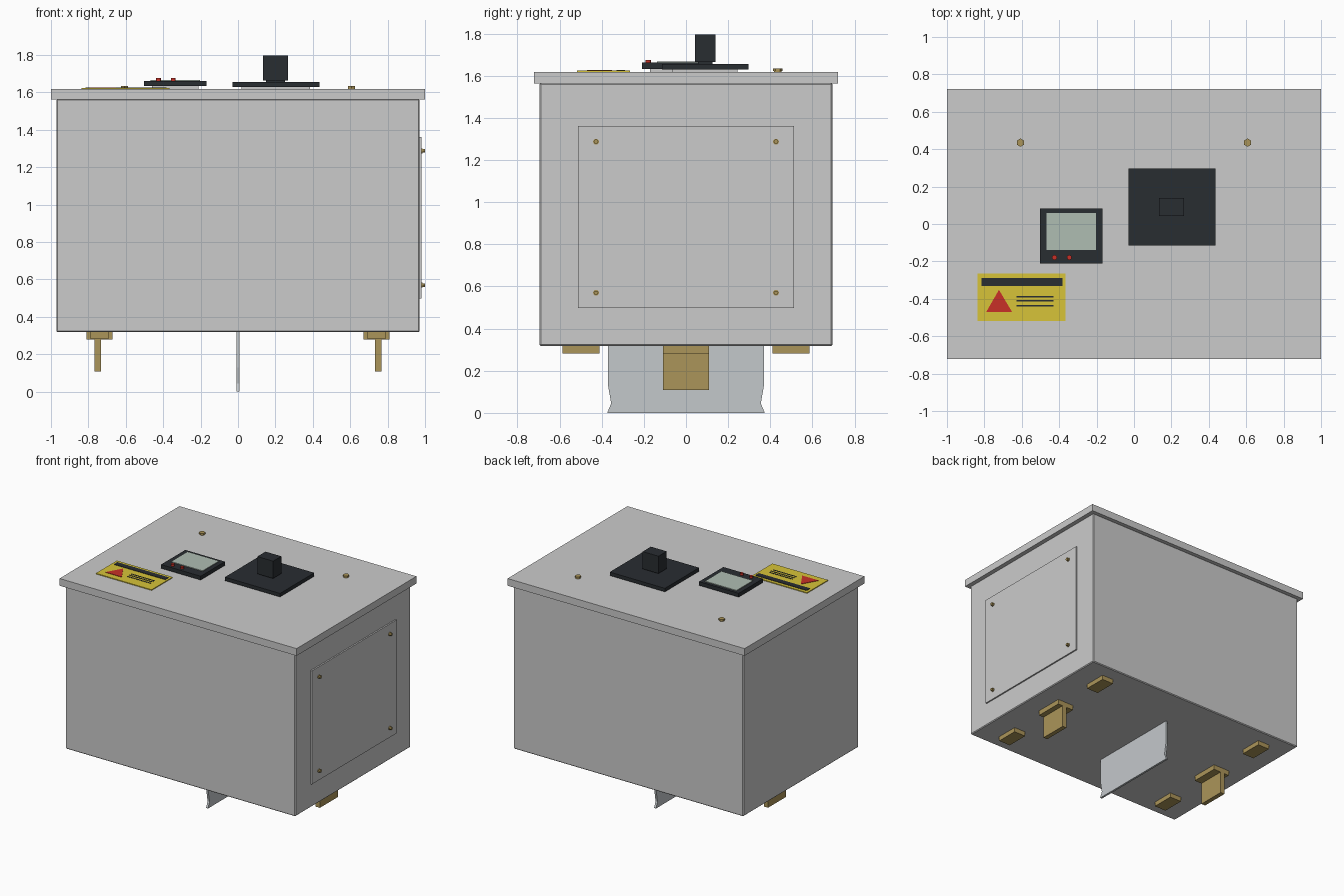
import bpy, bmesh, math
from mathutils import Matrix, Vector

if "Cube" in bpy.data.objects:
    bpy.data.objects.remove(bpy.data.objects["Cube"])


def paint(name, r, g, b):
    m = bpy.data.materials.new(name)
    m.diffuse_color = (r, g, b, 1)
    m.use_nodes = True
    m.node_tree.nodes["Principled BSDF"].inputs["Base Color"].default_value = m.diffuse_color
    return m


BLACK = paint("black_plastic", 0.022, 0.026, 0.031)
BRASS = paint("brass", 0.41, 0.30, 0.10)
YELLOW = paint("yellow", 0.68, 0.55, 0.04)
RED = paint("red", 0.58, 0.03, 0.02)
GLASS = paint("screen_glass", 0.43, 0.51, 0.45)
PALE = paint("pale_metal", 0.55, 0.58, 0.60)


def finish(name, bm, mat):
    bmesh.ops.recalc_face_normals(bm, faces=bm.faces)
    me = bpy.data.meshes.new(name)
    bm.to_mesh(me)
    bm.free()
    ob = bpy.data.objects.new(name, me)
    bpy.context.collection.objects.link(ob)
    if mat:
        me.materials.append(mat)
    return ob


def box(name, x, y, z, mat=None, bevel=0):
    """Box from (min, max) ranges."""
    bm = bmesh.new()
    bmesh.ops.create_cube(bm, size=1)
    for v in bm.verts:
        v.co = Vector([(r[0] + r[1]) / 2 + c * (r[1] - r[0])
                       for c, r in zip(v.co, (x, y, z))])
    ob = finish(name, bm, mat)
    if bevel:
        mod = ob.modifiers.new("bevel", 'BEVEL')
        mod.width, mod.segments = bevel, 1
    return ob


def prism(name, pts, depth, mat=None):
    """Polygon of 3D points pushed along the depth vector."""
    bm = bmesh.new()
    face = bm.faces.new([bm.verts.new(p) for p in pts])
    new = bmesh.ops.extrude_face_region(bm, geom=[face])["geom"]
    bmesh.ops.translate(bm, vec=depth,
                        verts=[g for g in new if isinstance(g, bmesh.types.BMVert)])
    return finish(name, bm, mat)


def disc(name, base, r, h, sides, mat, axis='Z'):
    """Short cylinder rising from base along the axis."""
    bm = bmesh.new()
    bmesh.ops.create_cone(bm, cap_ends=True, segments=sides, radius1=r, radius2=r, depth=h,
                          matrix=Matrix.Translation((0, 0, h / 2)))
    turn = Matrix.Rotation(math.pi / 2, 4, 'Y') if axis == 'X' else Matrix()
    bm.transform(Matrix.Translation(base) @ turn)
    return finish(name, bm, mat)


# Cabinet, overhanging lid and side access panel
box("cabinet_body", (-0.97, 0.97), (-0.695, 0.695), (0.318, 1.565), bevel=0.006)
box("lid", (-1, 1), (-0.722, 0.722), (1.563, 1.618))
box("access_panel", (0.96, 0.981), (-0.512, 0.512), (0.497, 1.362))
for y in (-0.427, 0.427):
    for z in (0.57, 1.287):
        disc("panel_bolt_washer", (0.979, y, z), 0.014, 0.008, 16, BRASS, 'X')
        disc("panel_bolt_head", (0.985, y, z), 0.011, 0.014, 6, BRASS, 'X')

# Lid bolts
for x in (-0.607, 0.607):
    disc("lid_bolt_washer", (x, 0.435, 1.616), 0.018, 0.008, 16, BRASS)
    disc("lid_bolt_head", (x, 0.435, 1.622), 0.022, 0.012, 6, BRASS)

# Switch plate and its handle, on inset spacers
box("switch_spacer", (0.02, 0.385), (-0.067, 0.245), (1.615, 1.632))
box("switch_plate", (-0.03, 0.435), (-0.115, 0.297), (1.629, 1.656), BLACK)
box("switch_stem", (0.15, 0.25), (0.057, 0.125), (1.655, 1.667), BLACK)
box("switch_handle", (0.134, 0.267), (0.042, 0.14), (1.665, 1.797), BLACK)

# Display with screen and two buttons
box("display_spacer", (-0.46, -0.21), (-0.17, 0.04), (1.615, 1.635))
box("display_housing", (-0.502, -0.168), (-0.21, 0.082), (1.633, 1.662), BLACK)
box("display_screen", (-0.468, -0.202), (-0.138, 0.06), (1.66, 1.667), GLASS)
for x in (-0.425, -0.346):
    disc("display_button", (x, -0.179, 1.661), 0.013, 0.015, 16, RED)

# Warning sign: bar, triangle and ruled lines
box("sign_plate", (-0.836, -0.366), (-0.518, -0.265), (1.616, 1.624), YELLOW)
box("sign_bar", (-0.816, -0.382), (-0.331, -0.289), (1.622, 1.627), BLACK)
prism("sign_triangle", [(-0.79, -0.47, 1.622), (-0.652, -0.47, 1.622), (-0.722, -0.352, 1.622)],
      (0, 0, 0.005), RED)
for y in (-0.388, -0.411, -0.436):
    box("sign_line", (-0.628, -0.43), (y - 0.004, y + 0.004), (1.622, 1.626), BLACK)

# Underside: central blade with slightly waisted, flared edges
half = [(0.37, 0.33), (0.37, 0.13), (0.355, 0.045), (0.374, 0.0)]
outline = half + [(-y, z) for y, z in reversed(half)]
prism("bottom_blade", [(-0.008, y, z) for y, z in outline], (0.016, 0, 0), PALE)

# Underside: T-shaped brackets and four feet
for s in (-1, 1):
    def span(a, b):
        return tuple(sorted((s * a, s * b)))
    box("bracket_flange", span(0.67, 0.81), (-0.11, 0.108), (0.28, 0.32), BRASS)
    box("bracket_tab", span(0.733, 0.768), (-0.11, 0.108), (0.108, 0.3), BRASS)
    for t in (-1, 1):
        box("foot", span(0.69, 0.79), tuple(sorted((t * 0.41, t * 0.585))),
            (0.283, 0.32), BRASS)
